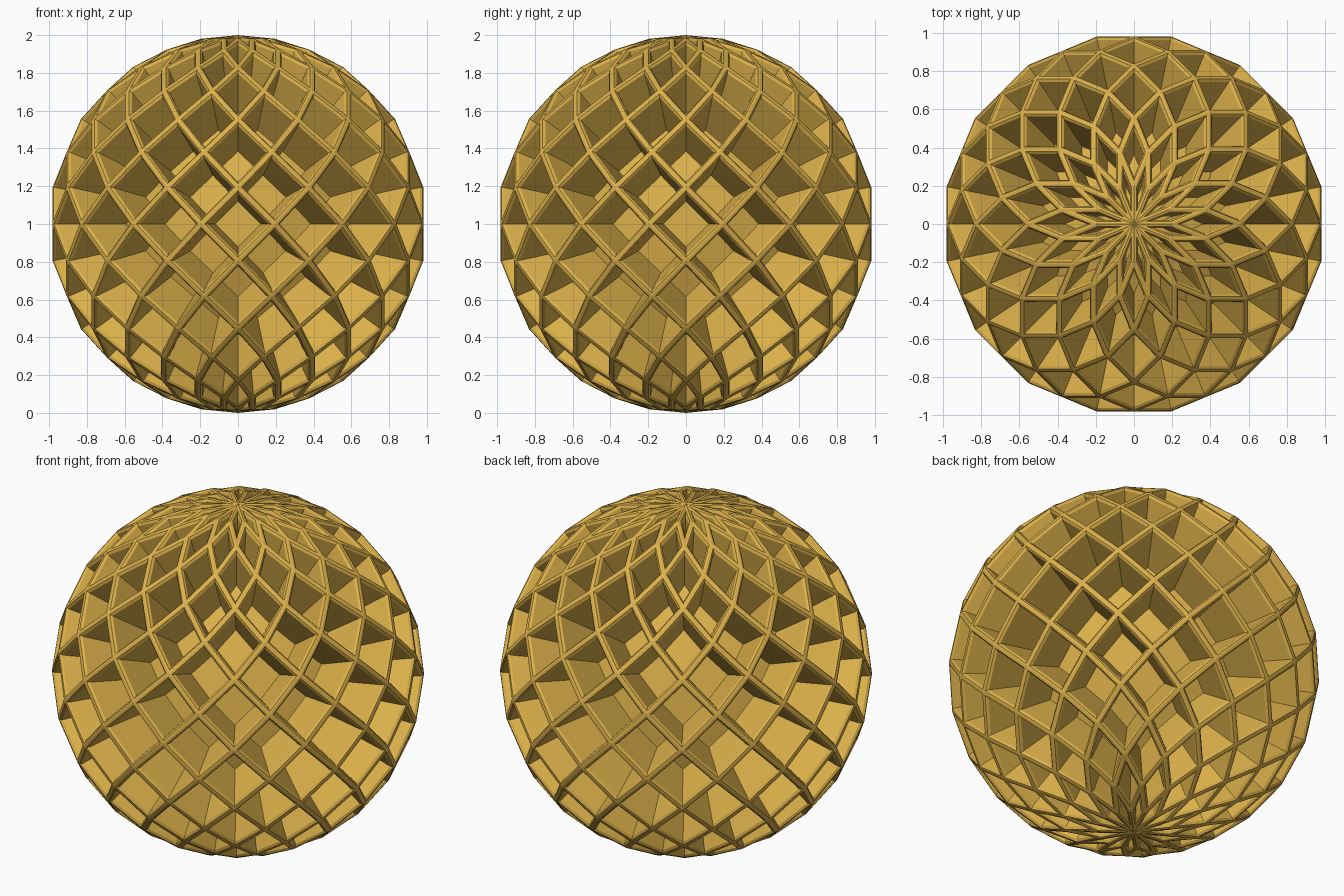
import bpy, bmesh
from math import sin, cos, pi

if "Cube" in bpy.data.objects:
    bpy.data.objects.remove(bpy.data.objects["Cube"])

N = 16            # nodes per ring
STEP = pi / 16    # latitude step and half longitude step

bm = bmesh.new()

# Staggered rings of nodes between the two poles
rings = {}
for i in range(-7, 8):
    off = STEP if i % 2 == 0 else 0.0
    lat = i * STEP
    rings[i] = [bm.verts.new((cos(lat) * cos(off + 2 * STEP * k),
                              cos(lat) * sin(off + 2 * STEP * k),
                              sin(lat))) for k in range(N)]
rings[8] = [bm.verts.new((0, 0, 1))] * N
rings[-8] = [bm.verts.new((0, 0, -1))] * N

# Diamond cells: left and right corners on ring i, tips on the rings around it
cells = []
for i in range(-7, 8):
    for k in range(N):
        a, b = rings[i][k], rings[i][(k + 1) % N]
        m = k if i % 2 else (k + 1) % N
        cells.append(bm.faces.new((a, rings[i - 1][m], b, rings[i + 1][m])))
bm.normal_update()


def inset(width, scale):
    """Inset every cell and pull its inner loop toward the sphere centre."""
    bmesh.ops.inset_individual(bm, faces=cells, thickness=width, depth=0.0,
                               use_even_offset=True)
    for f in cells:
        for v in f.verts:
            v.co *= scale
    bm.normal_update()


inset(0.013, 1.0)      # flat rib tops
inset(0.009, 0.988)    # chamfered rib edges
# Deep pockets with walls running to the centre
pockets = bmesh.ops.extrude_discrete_faces(bm, faces=cells)["faces"]
for f in pockets:
    for v in f.verts:
        v.co *= 0.74

for v in bm.verts:
    v.co.z += 1.0

mesh = bpy.data.meshes.new("lattice_sphere")
bm.to_mesh(mesh)
bm.free()
ball = bpy.data.objects.new("lattice_sphere", mesh)
bpy.context.collection.objects.link(ball)

# Gold surface
gold = bpy.data.materials.new("gold")
gold.diffuse_color = (0.72, 0.44, 0.07, 1.0)
gold.use_nodes = True
gold.node_tree.nodes["Principled BSDF"].inputs["Base Color"].default_value = gold.diffuse_color
mesh.materials.append(gold)
